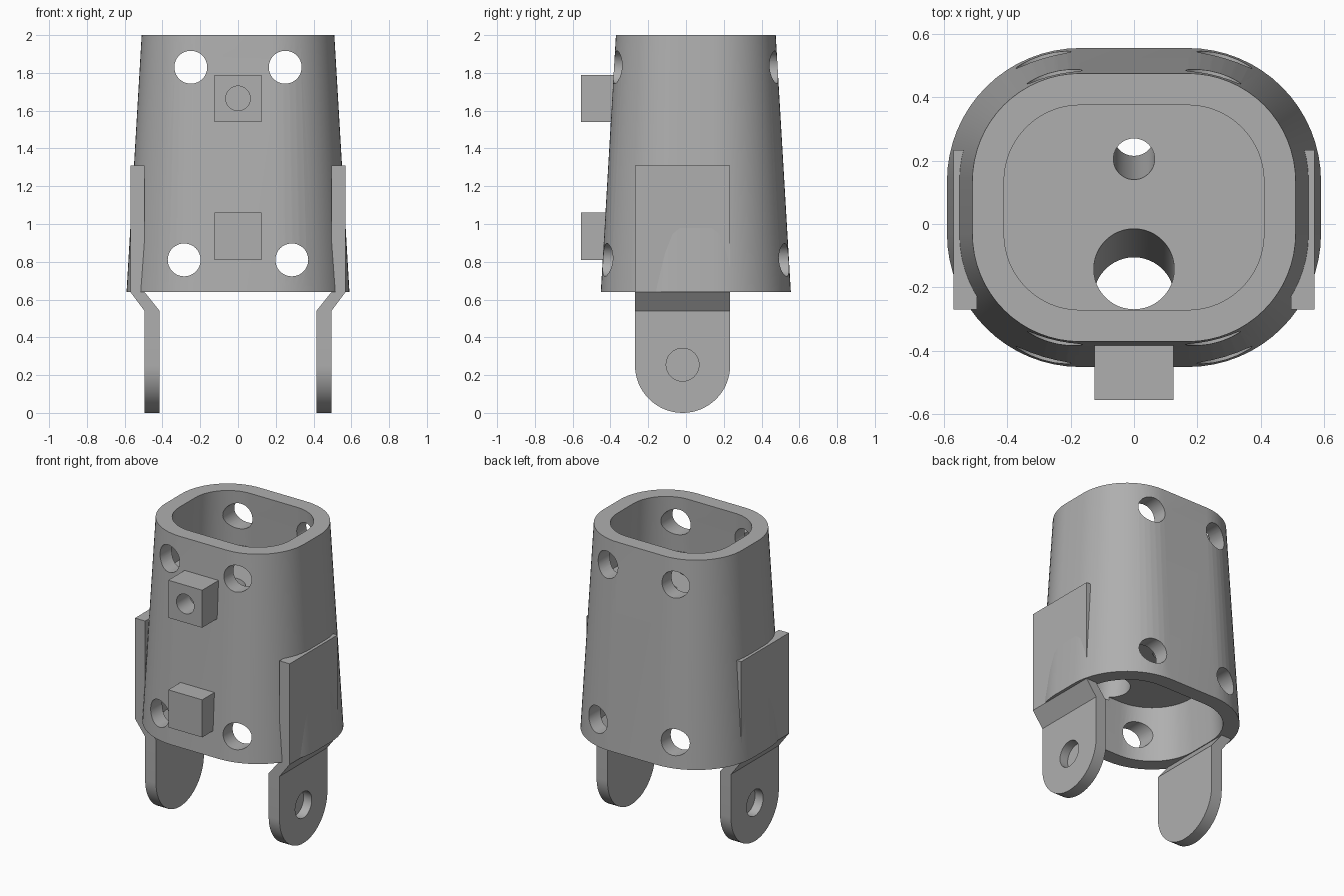
import bpy, bmesh
from math import sin, cos, pi, radians
from mathutils import Vector

cube = bpy.data.objects.get("Cube")
if cube:
    bpy.data.objects.remove(cube)

grey = bpy.data.materials.new("plain grey")
grey.use_nodes = True
grey.diffuse_color = (0.43, 0.43, 0.43, 1)
grey.node_tree.nodes["Principled BSDF"].inputs["Base Color"].default_value = grey.diffuse_color

MID_Y, FLAT_X, FLAT_Y = 0.052, 0.17, 0.083   # body centre and straight sections
LOW, TOP, WALL = 0.64, 2.0, 0.1
CEILING, FLOOR = 1.0, 1.63                   # solid web inside the sleeve
BRACKET_Y, BRACKET_R = -0.018, 0.252


def loft(name, rings):
    """Skin a list of equal-length point rings and cap both ends."""
    bm = bmesh.new()
    loops = [[bm.verts.new(p) for p in ring] for ring in rings]
    n = len(loops[0])
    for a, b in zip(loops, loops[1:]):
        for i in range(n):
            j = (i + 1) % n
            bm.faces.new((a[i], a[j], b[j], b[i]))
    bm.faces.new(loops[0])
    bm.faces.new(loops[-1])
    bmesh.ops.recalc_face_normals(bm, faces=bm.faces)
    mesh = bpy.data.meshes.new(name)
    bm.to_mesh(mesh)
    bm.free()
    mesh.materials.append(grey)
    obj = bpy.data.objects.new(name, mesh)
    bpy.context.collection.objects.link(obj)
    return obj


def cylinder(name, start, end, r, axis, n=48):
    """Cylinder with end circles square to the axis; skewed if ends are offset."""
    rings = []
    for c in (start, end):
        ring = []
        for k in range(n):
            u, v = r * cos(2 * pi * k / n), r * sin(2 * pi * k / n)
            off = {"X": (0, u, v), "Y": (u, 0, v), "Z": (u, v, 0)}[axis]
            ring.append(Vector(c) + Vector(off))
        rings.append(ring)
    return loft(name, rings)


def activate(obj):
    bpy.ops.object.select_all(action='DESELECT')
    obj.select_set(True)
    bpy.context.view_layer.objects.active = obj


def cut(obj, cutters):
    activate(obj)
    for c in cutters:
        c.hide_render = True
        mod = obj.modifiers.new("hole", 'BOOLEAN')
        mod.operation, mod.solver, mod.object = 'DIFFERENCE', 'EXACT', c
        bpy.ops.object.modifier_apply(modifier=mod.name)
        bpy.data.objects.remove(c)


def smooth(obj):
    activate(obj)
    bpy.ops.object.shade_smooth_by_angle(angle=radians(30))


def section(z, inset=0.0, steps=16):
    """Rounded rectangle of the tapered sleeve at height z."""
    r = 0.42 - 0.08 * (z - LOW) / (TOP - LOW) - inset
    pts = []
    for q, (sx, sy) in enumerate(((1, 1), (-1, 1), (-1, -1), (1, -1))):
        for k in range(steps + 1):
            a = (q + k / steps) * pi / 2
            pts.append((sx * FLAT_X + r * cos(a), MID_Y + sy * FLAT_Y + r * sin(a), z))
    return pts


# Tapered sleeve with a socket at each end
body = loft("sleeve", [section(CEILING, WALL), section(LOW, WALL), section(LOW),
                       section(TOP), section(TOP, WALL), section(FLOOR, WALL)])

# Screw holes through front and back, and two slanted passages in the web
holes = [cylinder("screw_hole", (s * x, -1, z), (s * x, 1, z), 0.087, "Y")
         for x, z in ((0.25, 1.83), (0.285, 0.81)) for s in (-1, 1)]
for y_top, y_low, r in ((-0.142, -0.232, 0.127), (0.205, 0.28, 0.065)):
    slope = (y_top - y_low) / (FLOOR - CEILING)
    e = 0.02
    holes.append(cylinder("passage", (0, y_low - slope * e, CEILING - e),
                          (0, y_top + slope * e, FLOOR + e), r, "Z"))
cut(body, holes)
smooth(body)


# Front blocks; the upper one has a blind hole
def block(name, z0, z1, y_back):
    return loft(name, [[(x, y, z) for x, z in ((-0.125, z0), (0.125, z0), (0.125, z1), (-0.125, z1))]
                       for y in (-0.555, y_back)])


upper_block = block("upper_front_block", 1.54, 1.79, -0.36)
cut(upper_block, [cylinder("block_hole", (0, -0.6, 1.665), (0, -0.42, 1.665), 0.065, "Y")])
smooth(upper_block)
block("lower_front_block", 0.81, 1.06, -0.40)

# Side brackets: cranked plate and rounded hinge lug, mirrored
CRANK = ((0.495, 1.31), (0.57, 1.31), (0.57, 0.64), (0.495, 0.54), (0.415, 0.54), (0.495, 0.64))
for side, s in (("left", 1), ("right", -1)):
    loft(side + "_bracket_plate", [[(s * x, BRACKET_Y + d, z) for x, z in CRANK]
                                   for d in (-BRACKET_R, BRACKET_R)])
    outline = [(BRACKET_Y + BRACKET_R * cos(pi + pi * k / 32),
                BRACKET_R + BRACKET_R * sin(pi + pi * k / 32)) for k in range(33)]
    outline += [(BRACKET_Y + BRACKET_R, 0.54), (BRACKET_Y - BRACKET_R, 0.54)]
    lug = loft(side + "_hinge_lug", [[(s * x, y, z) for y, z in outline] for x in (0.415, 0.495)])
    cut(lug, [cylinder("pivot_hole", (s * 0.435, BRACKET_Y, 0.255),
                       (s * 0.6, BRACKET_Y, 0.255), 0.087, "X")])
    smooth(lug)
